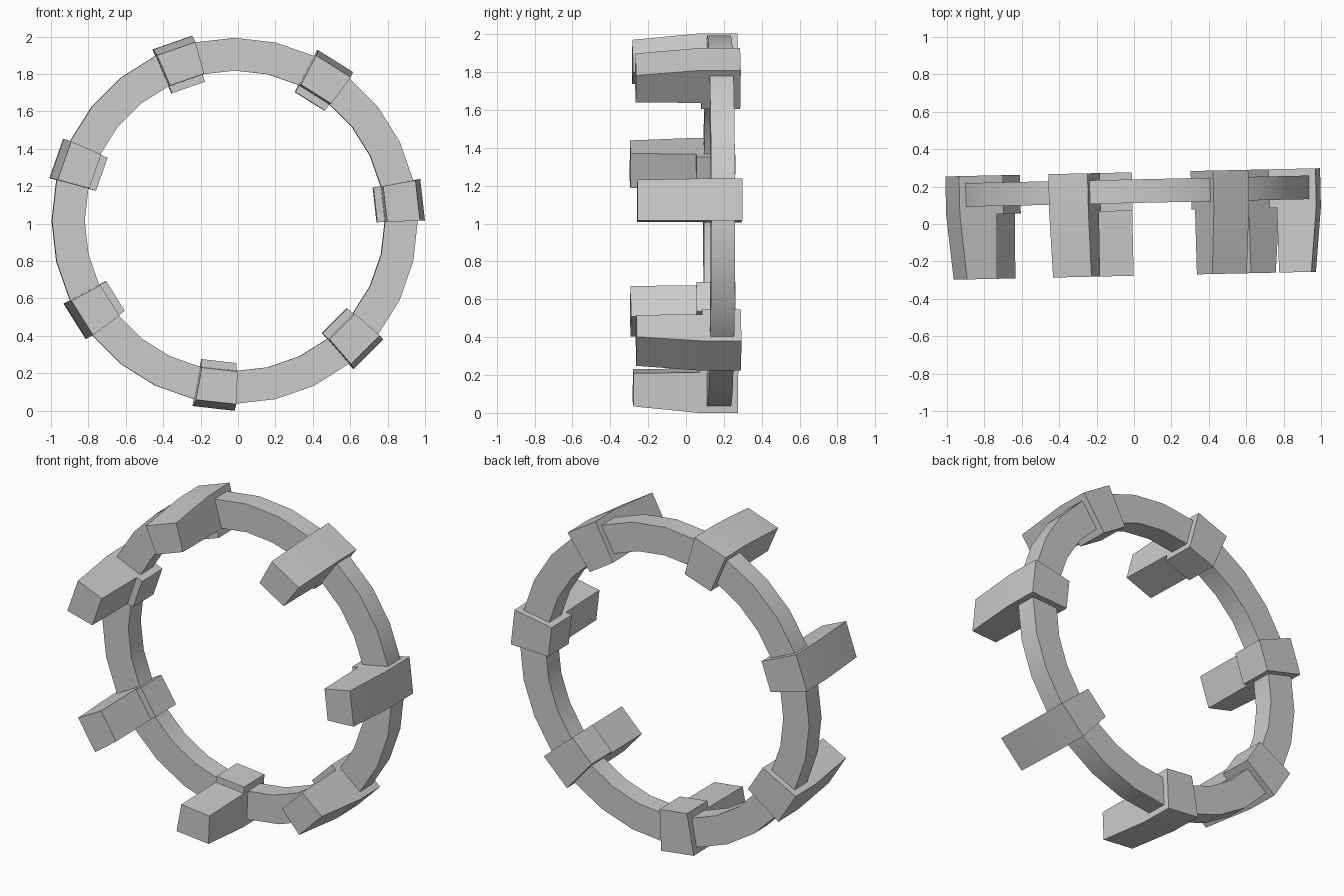
import bpy, bmesh
from math import pi, sin, cos
from mathutils import Matrix

if "Cube" in bpy.data.objects:
    bpy.data.objects.remove(bpy.data.objects["Cube"])

N_CLAMPS = 7
N_SEG = 28
STEP = 2 * pi / N_SEG
# whole model: centre of the ring plus a very slight turn about z
PLACE = Matrix.Translation((-0.014, 0, 1.015)) @ Matrix.Rotation(0.022, 4, 'Z')


def finish(name, bm):
    bmesh.ops.recalc_face_normals(bm, faces=bm.faces[:])
    bm.transform(PLACE)
    me = bpy.data.meshes.new(name)
    bm.to_mesh(me)
    bm.free()
    ob = bpy.data.objects.new(name, me)
    bpy.context.collection.objects.link(ob)
    bpy.context.view_layer.objects.active = ob
    ob.select_set(True)
    bpy.ops.object.shade_smooth_by_angle(angle=0.5)
    ob.select_set(False)


# ring: rectangular section (radius, y) swept round the y axis
bm = bmesh.new()
section = [(0.803, 0.112), (0.978, 0.112), (0.978, 0.238), (0.803, 0.238)]
loops = [[bm.verts.new((r * cos(i * STEP), y, r * sin(i * STEP))) for r, y in section]
         for i in range(N_SEG)]
for i in range(N_SEG):
    a, b = loops[i], loops[(i + 1) % N_SEG]
    for j in range(4):
        k = (j + 1) % 4
        bm.faces.new((a[j], a[k], b[k], b[j]))
finish("ring", bm)

# clamps: block around the ring with a tapered prong pointing forward
profile = [(0.755, 0.276), (1.009, 0.276), (1.009, 0.070), (0.975, -0.277),
           (0.800, -0.277), (0.795, 0.070), (0.755, 0.070)]


def half_width(r):
    return 0.093 + (r - 0.755) * 0.071


for c in range(N_CLAMPS):
    bm = bmesh.new()
    sides = [[bm.verts.new((r, y, s * half_width(r))) for r, y in profile] for s in (-1, 1)]
    bm.faces.new(sides[0])
    bm.faces.new(sides[1][::-1])
    n = len(profile)
    for j in range(n):
        k = (j + 1) % n
        bm.faces.new((sides[0][j], sides[1][j], sides[1][k], sides[0][k]))
    bm.transform(Matrix.Rotation(-(STEP / 2 + c * 2 * pi / N_CLAMPS), 4, 'Y'))
    finish(f"clamp_prong_{c + 1}", bm)
